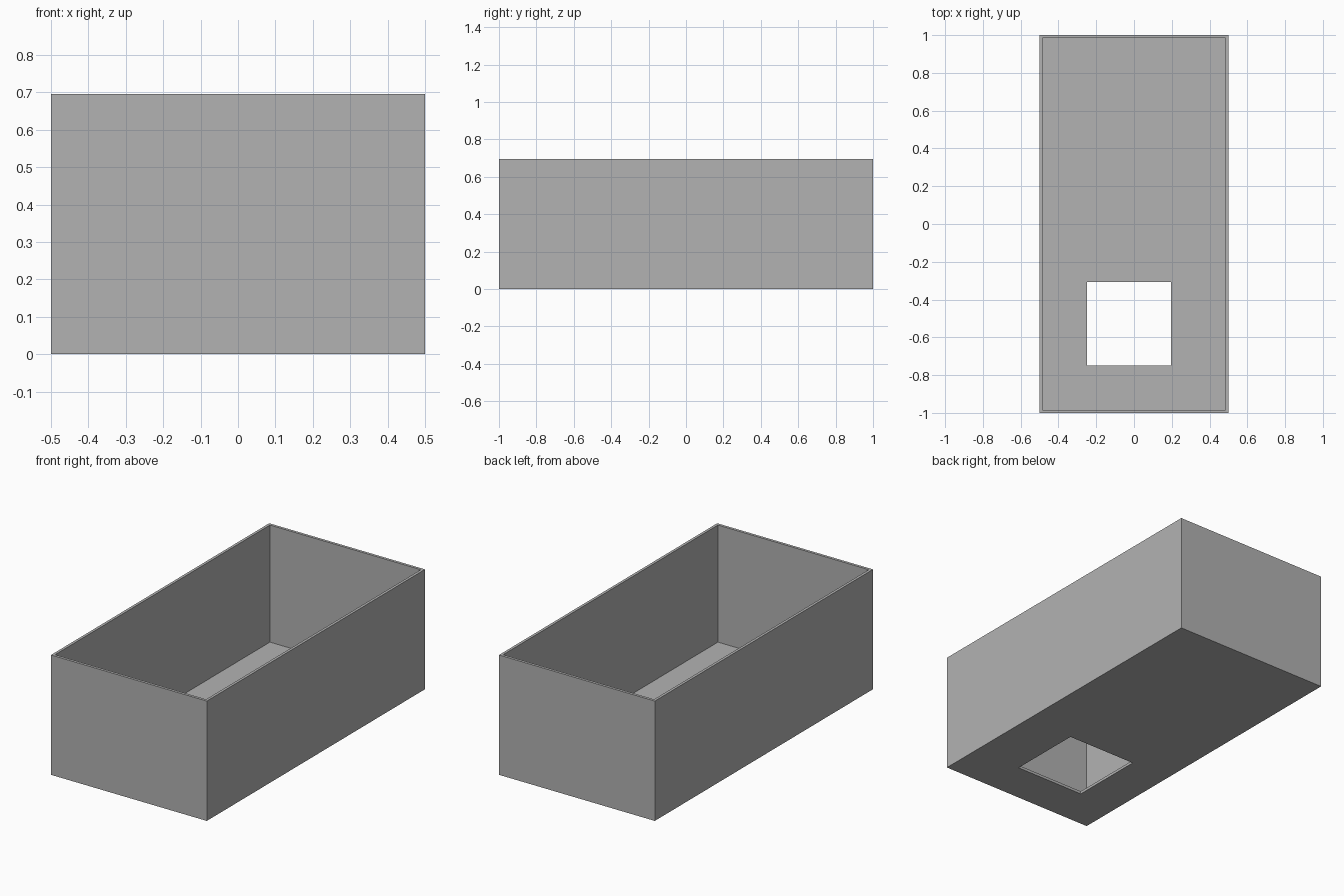
import bpy

cube = bpy.data.objects.get("Cube")
if cube:
    bpy.data.objects.remove(cube, do_unlink=True)

LENGTH, WIDTH, HEIGHT, WALL = 2.0, 1.0, 0.695, 0.016

grey = bpy.data.materials.new("plain grey")
grey.use_nodes = True
colour = (0.448, 0.448, 0.448, 1)
grey.diffuse_color = colour
grey.node_tree.nodes["Principled BSDF"].inputs["Base Color"].default_value = colour


def box(name, low, high):
    """Axis-aligned box between two corners."""
    centre = [(a + b) / 2 for a, b in zip(low, high)]
    bpy.ops.mesh.primitive_cube_add(size=1, location=centre)
    obj = bpy.context.object
    obj.name = name
    obj.scale = [b - a for a, b in zip(low, high)]
    bpy.ops.object.transform_apply(location=True, rotation=False, scale=True)
    obj.data.materials.append(grey)
    return obj


def cut(target, cutter):
    """Subtract the cutter, then discard it."""
    cutter.hide_render = True
    mod = target.modifiers.new("cut", "BOOLEAN")
    mod.operation = "DIFFERENCE"
    mod.solver = "EXACT"
    mod.object = cutter
    bpy.context.view_layer.objects.active = target
    bpy.ops.object.modifier_apply(modifier=mod.name)
    bpy.data.objects.remove(cutter, do_unlink=True)


x, y = WIDTH / 2, LENGTH / 2

# Open-topped tray with thin walls and floor
tray = box("open_box", (-x, -y, 0), (x, y, HEIGHT))
cut(tray, box("cavity_cutter", (WALL - x, WALL - y, WALL), (x - WALL, y - WALL, HEIGHT + 1)))

# Square opening through the floor near the front
cut(tray, box("floor_opening_cutter", (-0.248, -0.75, -0.1), (0.197, -0.307, 0.1)))
